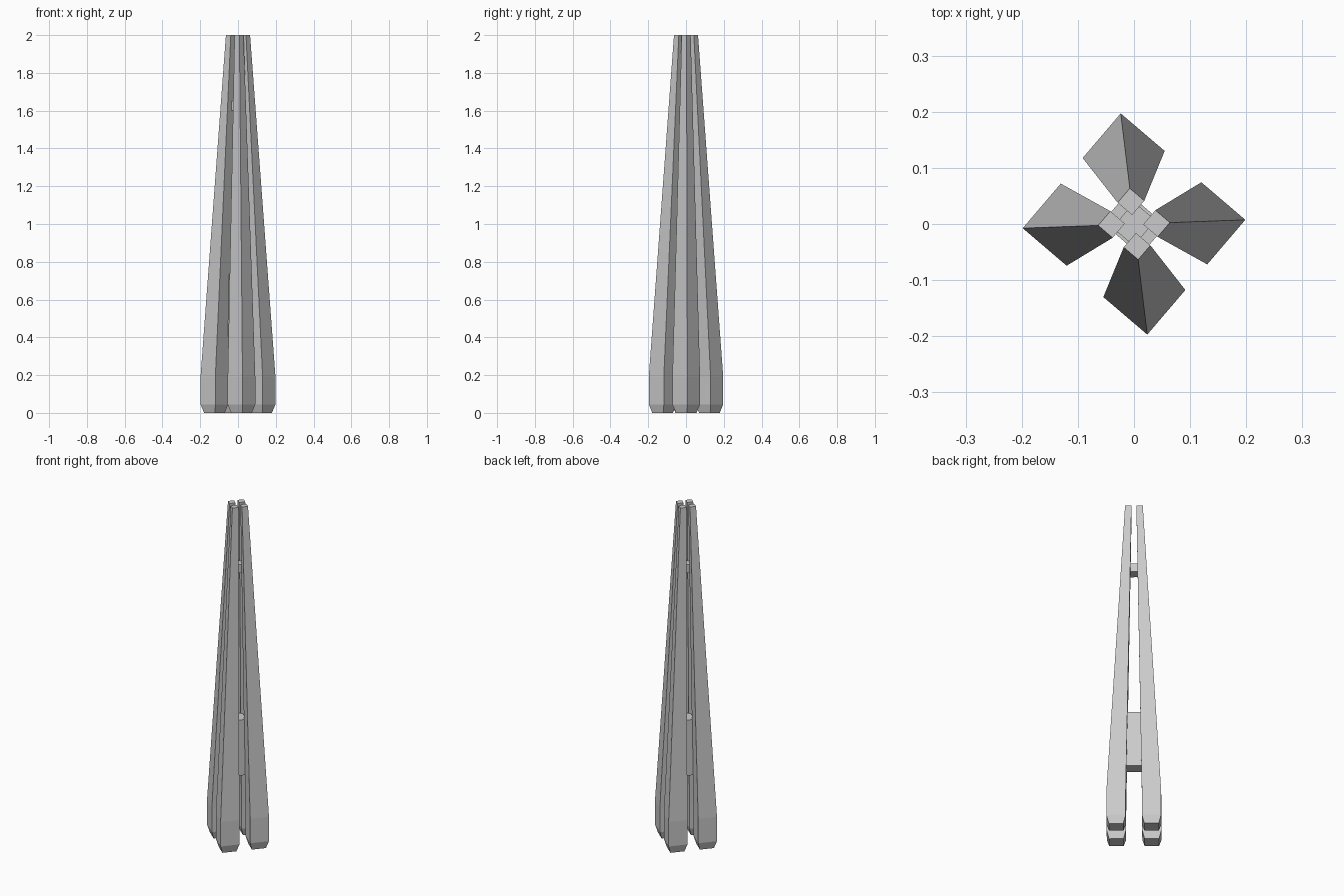
import bpy, bmesh, math
from mathutils import Matrix

if "Cube" in bpy.data.objects:
    bpy.data.objects.remove(bpy.data.objects["Cube"])

# the whole stand is turned in plan
TURN = Matrix.Rotation(math.radians(49.5), 4, 'Z')


def make_object(name, bm):
    bmesh.ops.recalc_face_normals(bm, faces=bm.faces)
    bm.transform(TURN)
    mesh = bpy.data.meshes.new(name)
    bm.to_mesh(mesh)
    bm.free()
    obj = bpy.data.objects.new(name, mesh)
    bpy.context.collection.objects.link(obj)


# leg sections: z, inner x, outer x, inner y, outer y
SECTIONS = [(0.0, 0.043, 0.121, 0.056, 0.133),
            (0.045, 0.030, 0.1345, 0.043, 0.146),
            (0.19, 0.030, 0.1345, 0.043, 0.146),
            (2.0, 0.010, 0.0435, 0.013, 0.047)]


def leg(name, sx, sy):
    bm = bmesh.new()
    rings = []
    for z, x0, x1, y0, y1 in SECTIONS:
        corners = [(x0, y0), (x1, y0), (x1, y1), (x0, y1)]
        rings.append([bm.verts.new((sx * x, sy * y, z)) for x, y in corners])
    for a, b in zip(rings, rings[1:]):
        for i in range(4):
            j = (i + 1) % 4
            bm.faces.new((a[i], a[j], b[j], b[i]))
    bm.faces.new(rings[0])
    bm.faces.new(rings[-1])
    make_object(name, bm)


def brace(name, sx, sy, z0, z1):
    bm = bmesh.new()
    bmesh.ops.create_cube(bm, size=1)
    bmesh.ops.scale(bm, vec=(sx, sy, z1 - z0), verts=bm.verts)
    bmesh.ops.translate(bm, vec=(0, 0, (z0 + z1) / 2), verts=bm.verts)
    make_object(name, bm)


# four tapered legs with chamfered feet
for n, (sx, sy) in enumerate([(1, 1), (-1, 1), (-1, -1), (1, -1)], 1):
    leg(f"leg_{n}", sx, sy)

# blocks joining the legs in the middle
brace("lower_brace", 0.07, 0.09, 0.405, 0.735)
brace("upper_brace", 0.06, 0.05, 1.60, 1.65)
